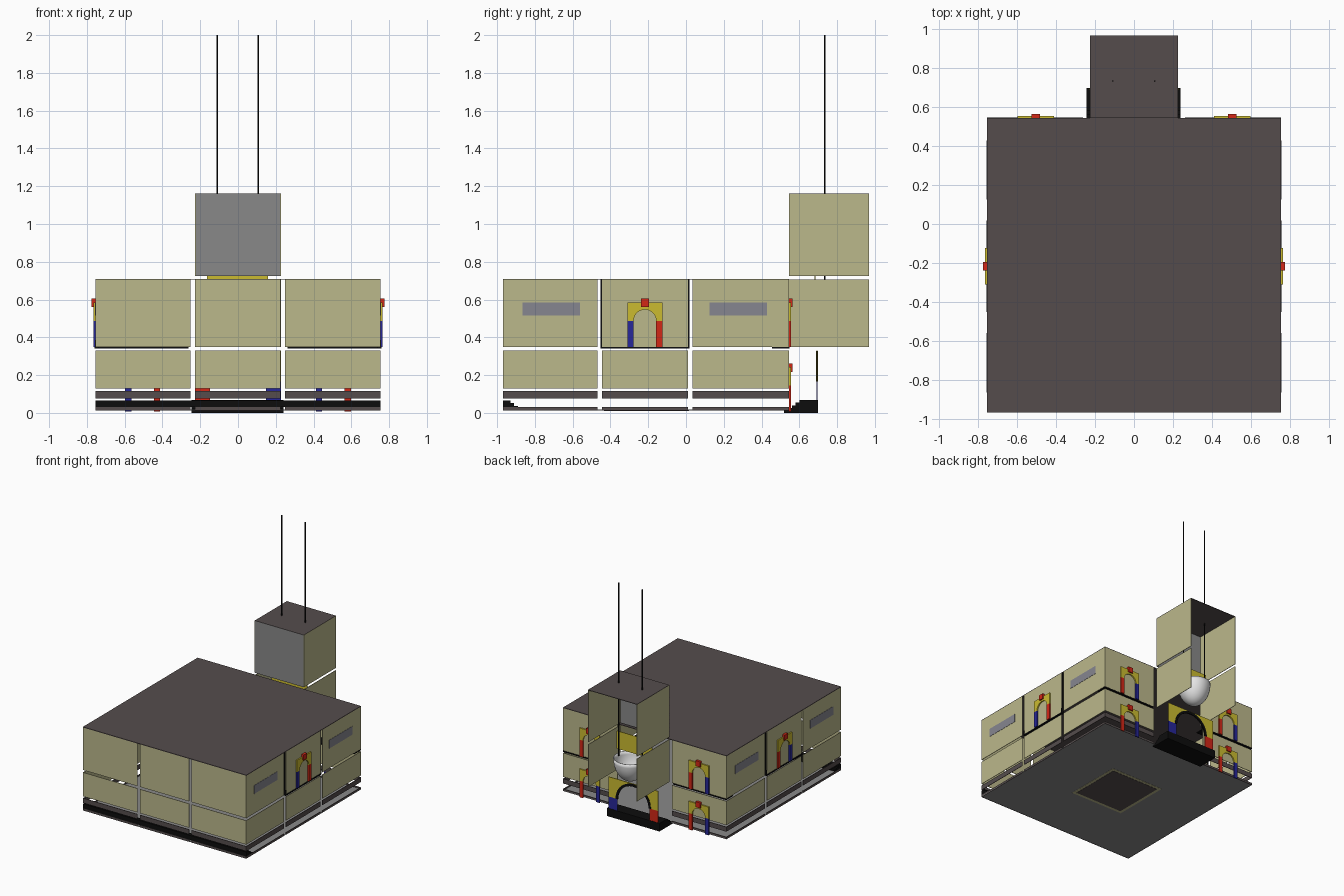
import bpy, bmesh, math

if "Cube" in bpy.data.objects:
    bpy.data.objects.remove(bpy.data.objects["Cube"])

def mat(name, r, g, b):
    m = bpy.data.materials.new(name)
    m.diffuse_color = (r, g, b, 1)
    m.use_nodes = True
    m.node_tree.nodes["Principled BSDF"].inputs["Base Color"].default_value = m.diffuse_color
    return m

KHAKI = mat("khaki", .50, .48, .26)
BROWN = mat("dark_brown", .09, .073, .073)
GRAY = mat("gray", .25, .25, .25)
GLASS = mat("window_gray", .24, .24, .28)
RED = mat("red", .65, .02, .008)
BLUE = mat("blue", .02, .02, .32)
YELLOW = mat("yellow", .60, .50, .03)
WHITE = mat("white", .80, .80, .80)
BLACK = mat("black", .004, .004, .004)

def finish(bm, name, material):
    bmesh.ops.recalc_face_normals(bm, faces=bm.faces[:])
    me = bpy.data.meshes.new(name)
    bm.to_mesh(me)
    bm.free()
    me.materials.append(material)
    ob = bpy.data.objects.new(name, me)
    bpy.context.collection.objects.link(ob)
    return ob

def box(name, x, y, z, material):
    bm = bmesh.new()
    bmesh.ops.create_cube(bm, size=1)
    for v in bm.verts:
        v.co = [(a + b) / 2 + c * (b - a) for (a, b), c in zip((x, y, z), v.co)]
    return finish(bm, name, material)

def prism(name, pts, w0, w1, place, material):
    """Extrude a (u, v) outline from depth w0 to w1; place maps (u, v, w) to the world."""
    bm = bmesh.new()
    lo = [bm.verts.new(place(u, v, w0)) for u, v in pts]
    hi = [bm.verts.new(place(u, v, w1)) for u, v in pts]
    bm.faces.new(lo)
    bm.faces.new(hi)
    n = len(pts)
    for i in range(n):
        j = (i + 1) % n
        bm.faces.new((lo[i], lo[j], hi[j], hi[i]))
    return finish(bm, name, material)

def rect(u0, u1, v0, v1):
    return [(u0, v0), (u1, v0), (u1, v1), (u0, v1)]

def arc(r, z, n=14):
    return [(-r * math.cos(math.pi * i / n), z + r * math.sin(math.pi * i / n)) for i in range(n + 1)]

def arch(name, place, half, col, base, spring, top, d=.01):
    """Two coloured columns carrying a pierced yellow block."""
    r = half - col
    prism(name + "_blue_column", rect(-half, -r, base, spring), 0, d, place, BLUE)
    prism(name + "_red_column", rect(r, half, base, spring), 0, d, place, RED)
    outline = [(-half, spring)] + arc(r, spring) + [(half, spring), (half, top), (-half, top)]
    prism(name + "_block", outline, 0, d, place, YELLOW)

def window_arch(name, place, dz):
    arch(name, place, .093, .033, .35 + dz, .487 + dz, .585 + dz)
    prism(name + "_keystone", rect(-.022, .022, .56 + dz, .605 + dz), 0, .02, place, RED)

# wall grid: three bays per side, stacked rows with open gaps
T = .004
X, Y0, Y1 = .755, -.97, .545
ROWS = [("skirting", .012, .03, BROWN), ("plinth", .075, .115, BROWN),
        ("lower_wall", .13, .33, KHAKI), ("upper_wall", .35, .705, KHAKI)]
XBAYS = [(-X, -.252), (-.228, .226), (.25, X)]
YBAYS = [(Y0, -.468), (-.445, .01), (.035, Y1)]
for row, z0, z1, m in ROWS:
    for i, b in enumerate(XBAYS):
        box(f"front_{row}_{i}", b, (Y0, Y0 + T), (z0, z1), m)
        if i != 1:
            box(f"back_{row}_{i}", b, (Y1 - T, Y1), (z0, z1), m)
    for i, b in enumerate(YBAYS):
        for s, side in ((1, "right"), (-1, "left")):
            box(f"{side}_{row}_{i}", sorted((s * X, s * (X - T))), b, (z0, z1), m)

# roof, floor and the square panel under the floor
box("roof", (-X, X), (Y0, Y1), (.705, .71), BROWN)
box("floor", (-X, X), (Y0, Y1), (.013, .018), GRAY)
box("floor_panel_border", (-.25, .25), (-.46, .04), (.0115, .013), KHAKI)
box("floor_panel", (-.225, .225), (-.435, .015), (.010, .0115), BROWN)

# side details: windows, arches, black ledges and frames
for s, side in ((1, "right"), (-1, "left")):
    place = lambda u, v, w, s=s: (s * (X + w), u, v)
    centre = lambda u, v, w, s=s: (s * (X + w), u - .2175, v)
    for i, (a, b) in enumerate(((-.865, -.56), (.125, .43))):
        prism(f"{side}_window_{i}", rect(a, b, .515, .585), 0, .002, place, GLASS)
    window_arch(f"{side}_arch", centre, 0)
    prism(f"{side}_ledge", rect(-.452, .018, .34, .348), -.02, .004, place, BLACK)
    for i, y in enumerate((-.452, .010)):
        prism(f"{side}_ledge_post_{i}", rect(y, y + .008, .348, .385), -.02, .003, place, BLACK)
        prism(f"{side}_frame_{i}", rect(y, y + .008, .385, .705), -.02, -.002, place, BLACK)

# back windows on both floors
for s, side in ((1, "east"), (-1, "west")):
    place = lambda u, v, w, s=s: (u + s * .505, Y1 + w, v)
    window_arch(f"back_{side}_upper_arch", place, 0)
    window_arch(f"back_{side}_lower_arch", place, -.343)
    box(f"back_{side}_ledge", sorted((s * .262, s * X)), (.455, Y1 + .002), (.34, .348), BLACK)
    for i, x in enumerate((.252, .745)):
        box(f"back_{side}_frame_{i}", sorted((s * x, s * (x + .008))), (.525, .543), (.35, .705), BLACK)

# tower over the entrance, open at the back
for s, side in ((1, "right"), (-1, "left")):
    xs = sorted((s * .227, s * (.227 - T)))
    box(f"tower_{side}_lower", xs, (Y1, .97), (.35, .705), KHAKI)
    box(f"tower_{side}_upper", xs, (Y1, .97), (.725, 1.16), KHAKI)
box("tower_front", (-.227, .227), (Y1, Y1 + T), (.725, 1.16), GRAY)
box("tower_roof", (-.227, .227), (Y1, .97), (1.157, 1.161), BROWN)

# entrance portal with a black arch band
door = lambda u, v, w: (-u, .69 + w, v)
arch("portal", door, .228, .08, .065, .165, .33, .006)
band = arc(.163, .165) + arc(.143, .165)[::-1]
prism("portal_band", band, -.001, .009, door, BLACK)

# black steps, rising outward
steps = [(.52, 0), (.70, 0), (.70, .067), (.60, .067), (.60, .055), (.58, .055),
         (.58, .04), (.56, .04), (.56, .025), (.54, .025), (.54, .012), (.52, .012)]
along_x = lambda u, v, w: (w, u, v)
prism("entrance_steps", steps, -.245, .24, along_x, BLACK)
ledge = [(-.968, .03), (-.89, .03), (-.89, .037), (-.91, .037), (-.91, .052),
         (-.93, .052), (-.93, .066), (-.968, .066)]
prism("front_steps", ledge, -X, X, along_x, BLACK)

# yellow beam, hanging bowl and its long rods
box("beam", (-.165, .16), (.68, .686), (.58, .728), YELLOW)
bm = bmesh.new()
bmesh.ops.create_uvsphere(bm, u_segments=32, v_segments=20, radius=1)
bmesh.ops.delete(bm, geom=[v for v in bm.verts if v.co.z > .01], context='VERTS')
for v in bm.verts:
    v.co = (v.co.x * .13, v.co.y * .13 + .735, v.co.z * .19 + .565)
bowl = finish(bm, "bowl", WHITE)
for p in bowl.data.polygons:
    p.use_smooth = True
solid = bowl.modifiers.new("thickness", 'SOLIDIFY')
solid.thickness = .006
for i, x in enumerate((-.11, .107)):
    circle = [(x + .004 * math.cos(a * math.pi / 4), .735 + .004 * math.sin(a * math.pi / 4)) for a in range(8)]
    prism(f"rod_{i}", circle, .55, 2.0, lambda u, v, w: (u, v, w), BLACK)
